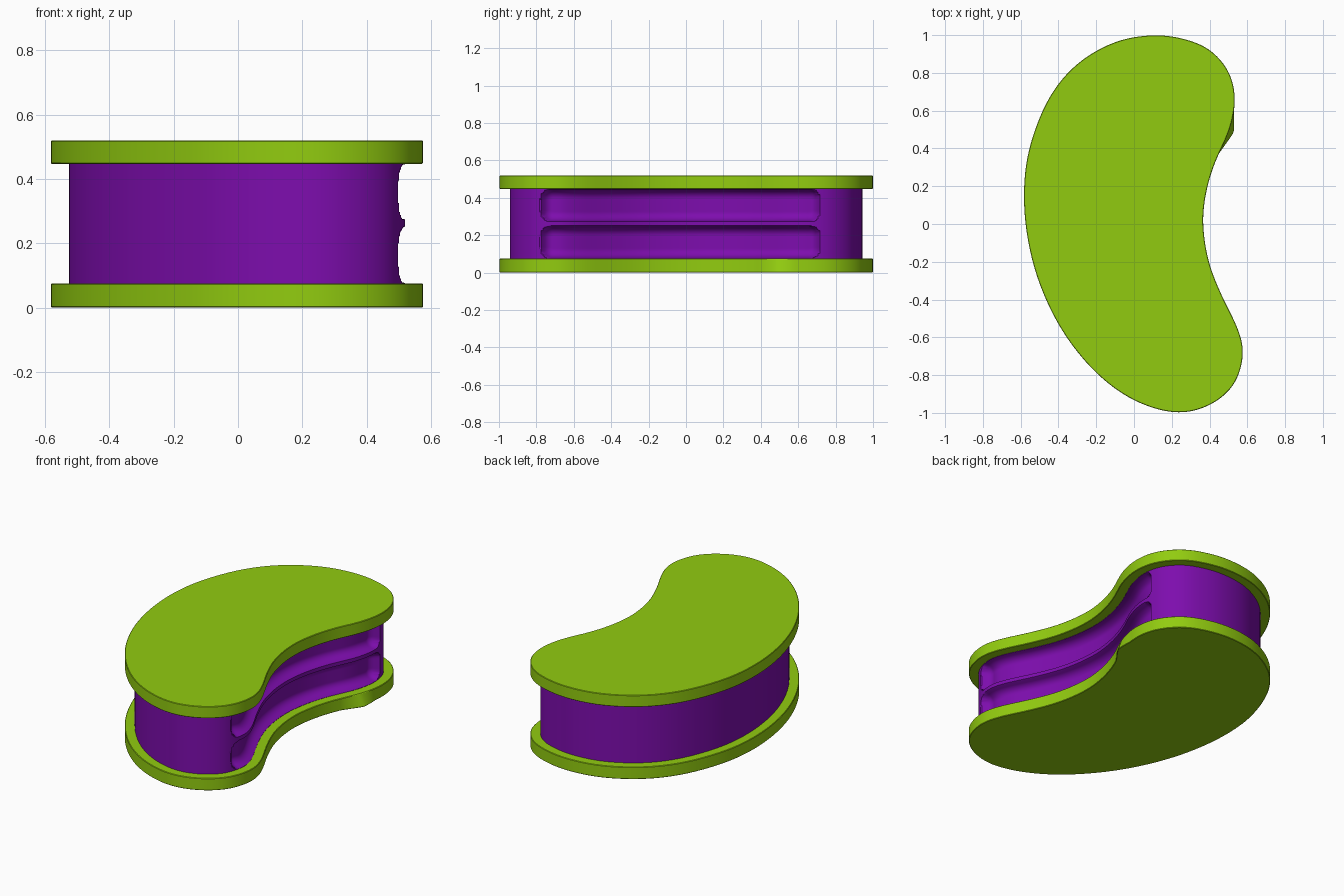
import bpy, math
from mathutils import Vector

if "Cube" in bpy.data.objects:
    bpy.data.objects.remove(bpy.data.objects["Cube"])

# Kidney-shaped counter outline, counter-clockwise
PTS = [Vector(p) for p in [
    (.365, 0), (.382, .17), (.43, .33), (.503, .49), (.535, .65), (.505, .80),
    (.405, .92), (.265, .98), (.10, 1.0), (-.10, .965), (-.30, .85), (-.45, .67),
    (-.55, .42), (-.583, .19), (-.567, -.06), (-.50, -.32), (-.375, -.575),
    (-.20, -.79), (.0, -.935), (.22, -1.0), (.40, -.96), (.53, -.85),
    (.578, -.69), (.548, -.55), (.465, -.38), (.395, -.20)]]


def smooth_loop(pts, n=14):
    out, m = [], len(pts)
    for i in range(m):
        a, b, c, d = (pts[(i + k) % m] for k in (-1, 0, 1, 2))
        for j in range(n):
            t = j / n
            out.append(.5 * (2 * b + (c - a) * t + (2 * a - 5 * b + 4 * c - d) * t * t
                             + (3 * b - a - 3 * c + d) * t ** 3))
    for _ in range(25):
        out = [(out[i - 1] + 2 * p + out[(i + 1) % len(out)]) / 4 for i, p in enumerate(out)]
    return out


LOOP = smooth_loop(PTS)
N = len(LOOP)
NORMALS = []
for i in range(N):
    d = (LOOP[(i + 1) % N] - LOOP[i - 1]).normalized()
    NORMALS.append(Vector((d.y, -d.x)))


def material(name, rgb):
    m = bpy.data.materials.new(name)
    m.diffuse_color = (*rgb, 1)
    m.use_nodes = True
    m.node_tree.nodes["Principled BSDF"].inputs["Base Color"].default_value = m.diffuse_color
    return m


GREEN = material("lime green", (.285, .60, .005))
PURPLE = material("purple", (.205, .004, .42))


def loft(name, rings, mat, caps):
    """Skin a stack of closed rings."""
    verts = [v for r in rings for v in r]
    faces = [(k * N + i, k * N + (i + 1) % N, (k + 1) * N + (i + 1) % N, (k + 1) * N + i)
             for k in range(len(rings) - 1) for i in range(N)]
    if caps:
        faces.append(tuple(reversed(range(N))))
        faces.append(tuple(range((len(rings) - 1) * N, len(rings) * N)))
    me = bpy.data.meshes.new(name)
    me.from_pydata(verts, [], faces)
    me.materials.append(mat)
    ob = bpy.data.objects.new(name, me)
    bpy.context.collection.objects.link(ob)
    bpy.ops.object.select_all(action='DESELECT')
    ob.select_set(True)
    bpy.context.view_layer.objects.active = ob
    bpy.ops.object.shade_smooth_by_angle(angle=math.radians(35))
    return ob


def ring(z, inset):
    return [(*(p - n * inset), z) for p, n in zip(LOOP, NORMALS)]


def plate(name, z0, z1, e=.003):
    return loft(name, [ring(z0, e), ring(z0 + e, 0), ring(z1 - e, 0), ring(z1, e)], GREEN, True)


# Top and base slabs
plate("counter_top", .447, .52)
base = plate("base_plate", 0, .075)

# Small flared corner on the lower edge of the base
for v in base.data.vertices:
    if v.co.x > .3 and v.co.z < .01:
        v.co.x += .028 * max(0, 1 - abs(v.co.y - .485) / .11)


# Body with two rounded shelf niches along the concave side
def niche_depth(p, z, depth=.06, r=.05, corner=.055):
    if p.x < .15:
        return 0
    best = 0
    for z0, z1 in ((.078, .248), (.275, .445)):
        qy = abs(p.y + .03) - .745 + corner
        qz = abs(z - (z0 + z1) / 2) - (z1 - z0) / 2 + corner
        sd = math.hypot(max(qy, 0), max(qz, 0)) + min(max(qy, qz), 0) - corner
        t = min(max(-sd / r, 0), 1)
        best = max(best, depth * math.sqrt(1 - (1 - t) ** 2))
    return best


rows = []
STEPS = 84
for k in range(STEPS + 1):
    z = .072 + (.45 - .072) * k / STEPS
    row = []
    for p, n in zip(LOOP, NORMALS):
        q = p - n * .056
        q = q - n * niche_depth(q, z)
        row.append((q.x, q.y, z))
    rows.append(row)
loft("body", rows, PURPLE, False)
